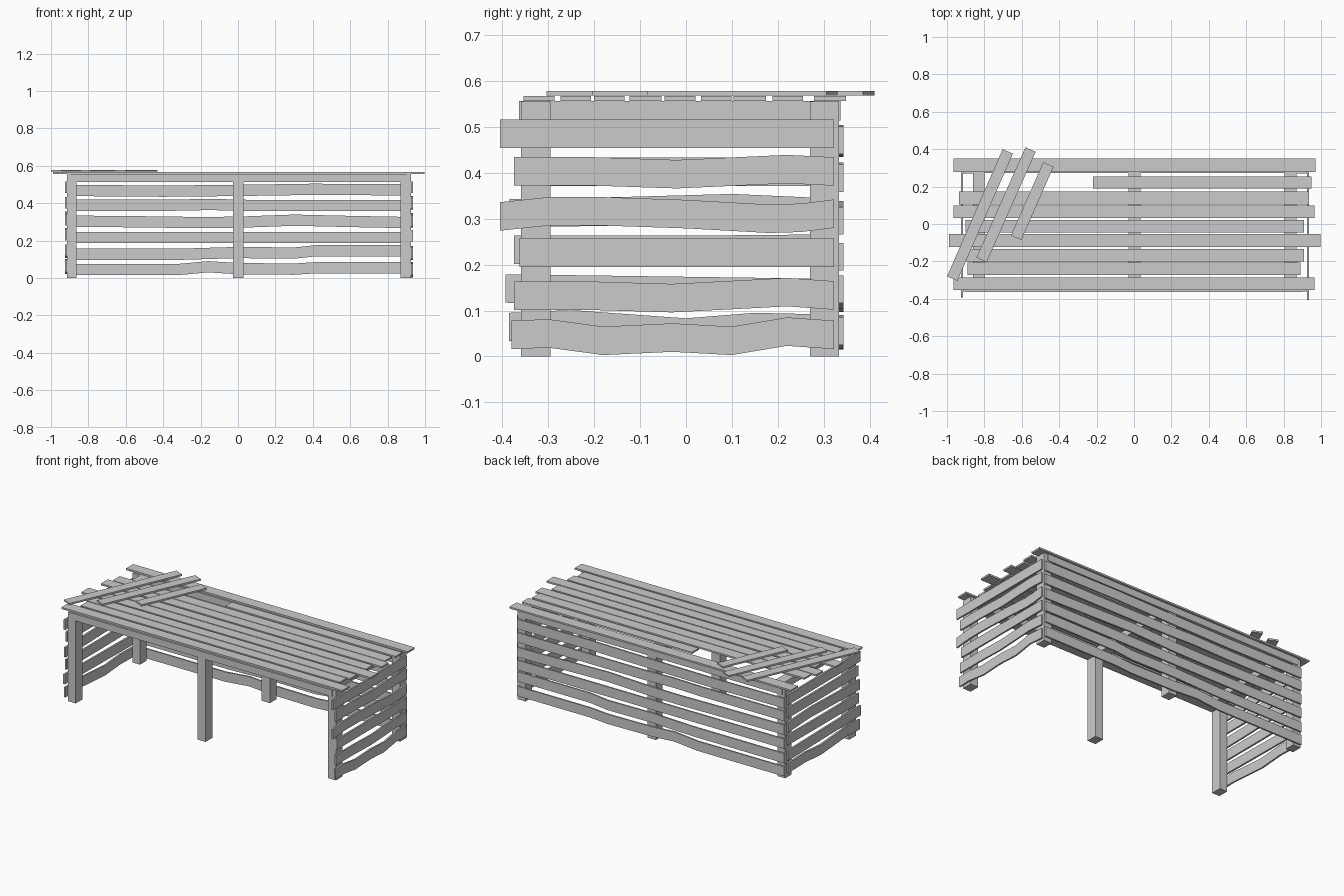
import bpy, bmesh, math
from mathutils import Vector


def finish(name, bm):
    bmesh.ops.recalc_face_normals(bm, faces=bm.faces)
    me = bpy.data.meshes.new(name)
    bm.to_mesh(me)
    bm.free()
    ob = bpy.data.objects.new(name, me)
    bpy.context.collection.objects.link(ob)
    return ob


def box(name, x0, x1, y0, y1, z0, z1):
    bm = bmesh.new()
    bmesh.ops.create_cube(bm, size=1)
    for v in bm.verts:
        v.co = Vector((x0 if v.co.x < 0 else x1,
                       y0 if v.co.y < 0 else y1,
                       z0 if v.co.z < 0 else z1))
    return finish(name, bm)


def board(name, axis, d0, d1, stations, width=0.062):
    """Wavy board along an axis; stations are (position, centre height)."""
    bm = bmesh.new()
    rings = []
    for t, z in stations:
        ring = []
        for d, s in ((d0, -1), (d1, -1), (d1, 1), (d0, 1)):
            zz = z + s * width / 2
            ring.append(bm.verts.new((t, d, zz) if axis == 'x' else (d, t, zz)))
        rings.append(ring)
    for a, b in zip(rings, rings[1:]):
        for i in range(4):
            j = (i + 1) % 4
            bm.faces.new((a[i], a[j], b[j], b[i]))
    bm.faces.new(rings[0])
    bm.faces.new(rings[-1])
    return finish(name, bm)


# Six posts
for side, x0, x1 in (("left", -0.915, -0.863), ("middle", -0.026, 0.03), ("right", 0.87, 0.925)):
    box(f"{side}_front_post", x0, x1, -0.36, -0.295, 0, 0.555)
    box(f"{side}_back_post", x0, x1, 0.27, 0.333, 0, 0.555)

# Top frame rails and cross beams
box("front_rail", -0.895, 0.90, -0.364, -0.297, 0.514, 0.556)
box("back_rail", -0.895, 0.90, 0.272, 0.337, 0.514, 0.556)
for side, x0, x1 in (("left", -0.862, -0.80), ("middle", -0.03, 0.036), ("right", 0.805, 0.87)):
    box(f"{side}_cross_beam", x0, x1, -0.298, 0.273, 0.514, 0.556)

# Straight table top planks
planks = [(-0.965, 0.965, -0.32, 0.068), (-0.89, 0.89, -0.24, 0.067),
          (-0.90, 0.91, -0.167, 0.067), (-0.99, 0.996, -0.088, 0.07),
          (-0.90, 0.91, -0.013, 0.067), (-0.965, 0.965, 0.066, 0.067),
          (-0.935, 0.935, 0.139, 0.07), (-0.22, 0.95, 0.222, 0.066),
          (-0.965, 0.97, 0.314, 0.07)]
for i, (x0, x1, y, w) in enumerate(planks):
    box(f"top_plank_{i + 1}", x0, x1, y - w / 2, y + w / 2, 0.557, 0.5675)

# Loose planks lying diagonally on the top
loose = [((-0.972, -0.292), (-0.675, 0.388)), ((-0.815, -0.192), (-0.553, 0.398)),
         ((-0.63, -0.073), (-0.458, 0.318))]
for i, (a, b) in enumerate(loose):
    a, b = Vector(a), Vector(b)
    h = (b - a).length / 2
    ob = box(f"loose_plank_{i + 1}", -h, h, -0.03, 0.03, 0.568, 0.578)
    ob.location = (*((a + b) / 2), 0)
    ob.rotation_euler.z = math.atan2(b.y - a.y, b.x - a.x)

# Back boards
X0, X1 = -0.915, 0.92
back = [
    [(X0, 0.045), (-0.32, 0.045), (-0.16, 0.06), (0, 0.05), (0.3, 0.047), (0.42, 0.055), (X1, 0.055)],
    [(X0, 0.127), (-0.3, 0.127), (0, 0.136), (0.3, 0.133), (0.42, 0.146), (X1, 0.146)],
    [(X0, 0.217), (X1, 0.217)],
    [(X0, 0.304), (-0.5, 0.30), (-0.2, 0.296), (0, 0.298), (0.3, 0.309), (0.6, 0.302), (X1, 0.296)],
    [(X0, 0.389), (-0.35, 0.389), (-0.15, 0.393), (0.05, 0.388), (X1, 0.388)],
    [(X0, 0.468), (-0.4, 0.464), (0, 0.468), (0.4, 0.474), (X1, 0.471)],
]
for i, st in enumerate(back):
    board(f"back_board_{i + 1}", 'x', 0.333, 0.343, st, 0.06)

# Right end boards
Y1 = 0.322
right = [
    [(-0.38, 0.047), (-0.3, 0.05), (-0.18, 0.034), (-0.03, 0.041), (0.1, 0.034), (0.22, 0.054), (Y1, 0.047)],
    [(-0.375, 0.132), (-0.2, 0.132), (-0.03, 0.127), (0.22, 0.14), (Y1, 0.133)],
    [(-0.363, 0.226), (Y1, 0.226)],
    [(-0.405, 0.305), (-0.3, 0.316), (-0.18, 0.316), (0, 0.31), (0.18, 0.30), (0.25, 0.302), (Y1, 0.311)],
    [(-0.375, 0.403), (-0.2, 0.403), (-0.02, 0.397), (0.22, 0.408), (Y1, 0.403)],
    [(-0.405, 0.485), (Y1, 0.485)],
]
for i, st in enumerate(right):
    board(f"right_end_board_{i + 1}", 'y', 0.925, 0.935, st)

# Left end boards
left = [
    [(-0.386, 0.064), (-0.25, 0.07), (0, 0.052), (0.15, 0.064), (Y1, 0.06)],
    [(-0.393, 0.148), (Y1, 0.138)],
    [(-0.375, 0.232), (0, 0.232), (Y1, 0.235)],
    [(-0.385, 0.312), (-0.15, 0.316), (0.1, 0.323), (Y1, 0.313)],
    [(-0.37, 0.403), (0, 0.402), (Y1, 0.403)],
    [(-0.39, 0.485), (Y1, 0.485)],
]
for i, st in enumerate(left):
    board(f"left_end_board_{i + 1}", 'y', -0.926, -0.915, st)
